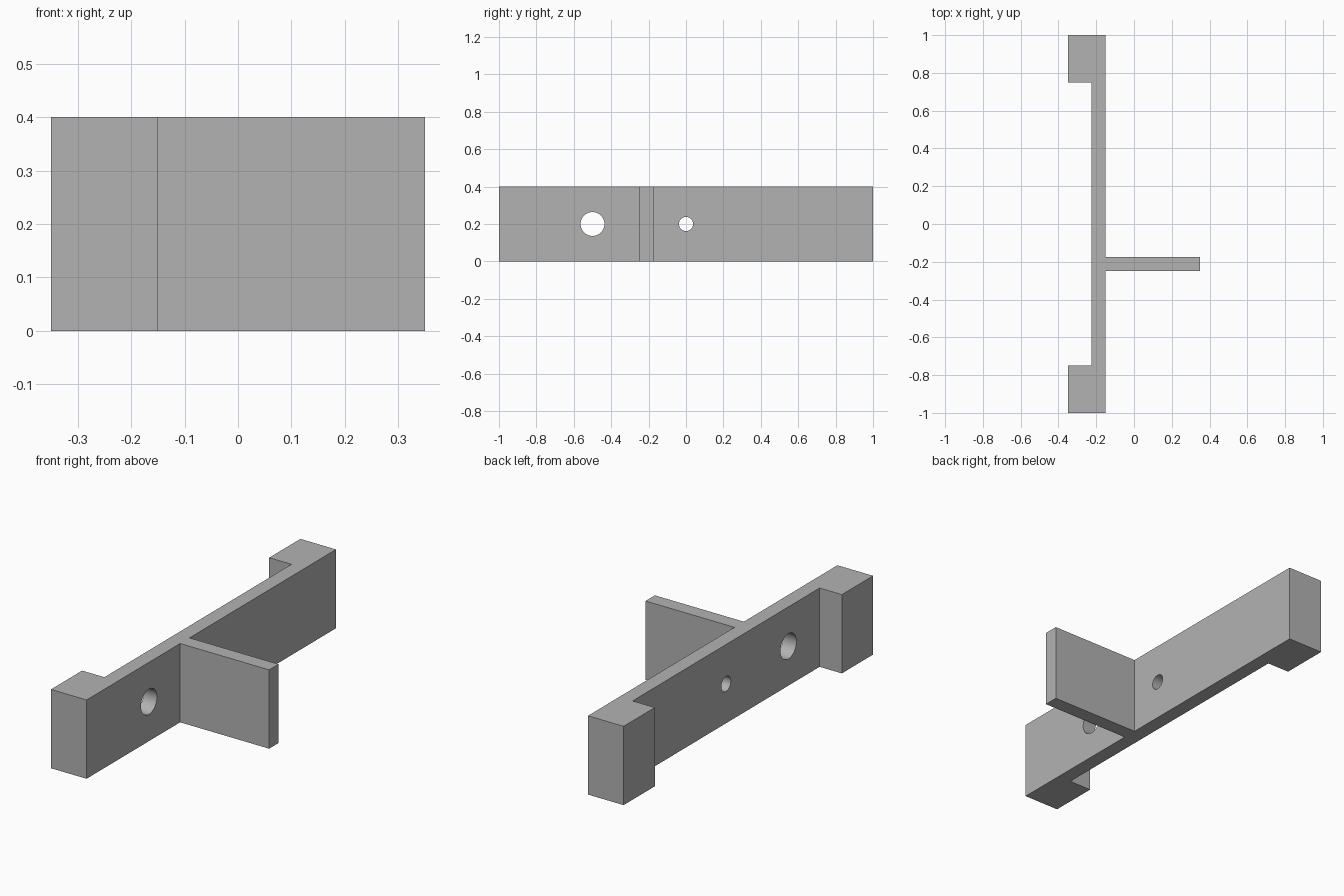
import bpy, bmesh, math

cube = bpy.data.objects.get("Cube")
if cube:
    bpy.data.objects.remove(cube, do_unlink=True)

HEIGHT = 0.4
BACK, WEB, FACE, TIP = -0.35, -0.225, -0.15, 0.35   # x levels
END, PAD = 1.0, 0.75                                # y levels
FIN_LOW, FIN_HIGH = -0.25, -0.175

grey = bpy.data.materials.new("plain grey")
grey.use_nodes = True
colour = (0.45, 0.45, 0.45, 1)
grey.diffuse_color = colour
grey.node_tree.nodes["Principled BSDF"].inputs["Base Color"].default_value = colour


def make_object(name, bm):
    bmesh.ops.recalc_face_normals(bm, faces=bm.faces)
    mesh = bpy.data.meshes.new(name)
    bm.to_mesh(mesh)
    bm.free()
    mesh.materials.append(grey)
    obj = bpy.data.objects.new(name, mesh)
    bpy.context.collection.objects.link(obj)
    return obj


# Bracket: plan outline of the bar, end pads and fin, extruded upward
outline = [(BACK, -END), (FACE, -END), (FACE, FIN_LOW), (TIP, FIN_LOW),
           (TIP, FIN_HIGH), (FACE, FIN_HIGH), (FACE, END), (BACK, END),
           (BACK, PAD), (WEB, PAD), (WEB, -PAD), (BACK, -PAD)]
bm = bmesh.new()
base = bm.faces.new([bm.verts.new((x, y, 0)) for x, y in outline])
top = bmesh.ops.extrude_face_region(bm, geom=[base])["geom"]
bmesh.ops.translate(bm, vec=(0, 0, HEIGHT),
                    verts=[v for v in top if isinstance(v, bmesh.types.BMVert)])
bracket = make_object("bracket", bm)

# Round holes through the web
for name, y, radius in (("large_hole_cutter", -0.5, 0.064),
                        ("small_hole_cutter", 0, 0.038)):
    bm = bmesh.new()
    bmesh.ops.create_cone(bm, cap_ends=True, segments=48,
                          radius1=radius, radius2=radius, depth=0.3)
    cutter = make_object(name, bm)
    cutter.rotation_euler.y = math.pi / 2
    cutter.location = ((WEB + FACE) / 2, y, HEIGHT / 2)
    cutter.hide_render = True
    cutter.hide_set(True)
    cut = bracket.modifiers.new(name, 'BOOLEAN')
    cut.operation = 'DIFFERENCE'
    cut.solver = 'EXACT'
    cut.object = cutter

# Bake the cuts, then remove the cutters
bpy.context.view_layer.update()
result = bpy.data.meshes.new_from_object(
    bracket.evaluated_get(bpy.context.evaluated_depsgraph_get()))
cutters = [m.object for m in bracket.modifiers]
bracket.modifiers.clear()
bracket.data = result
for cutter in cutters:
    bpy.data.objects.remove(cutter, do_unlink=True)

# Smooth hole walls with sharp edges elsewhere
bpy.ops.object.select_all(action='DESELECT')
bracket.select_set(True)
bpy.context.view_layer.objects.active = bracket
bpy.ops.object.shade_smooth_by_angle(angle=math.radians(30))
